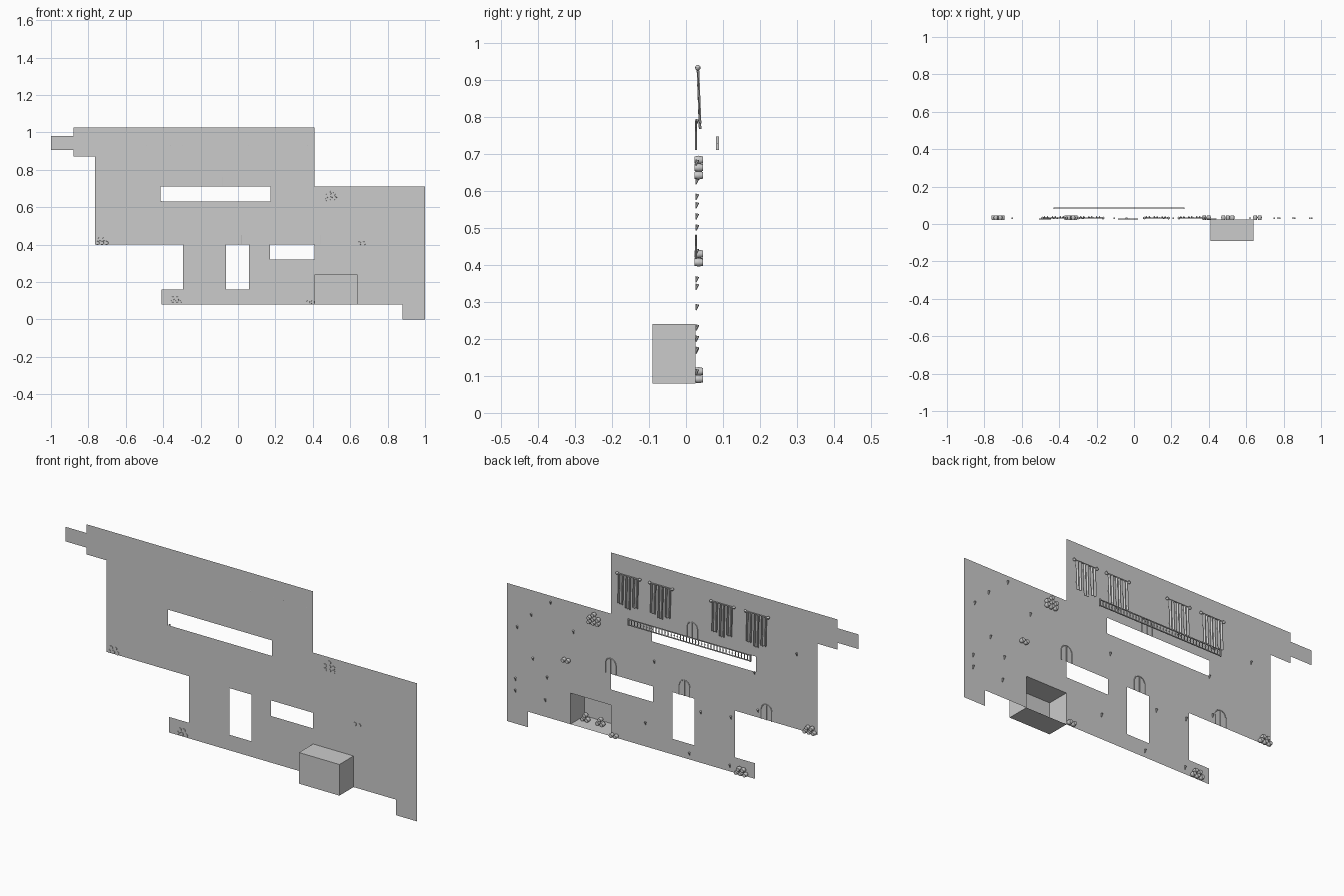
import bpy, bmesh, math
from mathutils import Matrix, Vector

cube = bpy.data.objects.get("Cube")
if cube:
    bpy.data.objects.remove(cube, do_unlink=True)

stone = bpy.data.materials.new("plain_grey")
stone.use_nodes = True
GREY = (0.6, 0.6, 0.6, 1)
stone.diffuse_color = GREY
stone.node_tree.nodes["Principled BSDF"].inputs["Base Color"].default_value = GREY
WALL_Y = 0.025


def finish(name, bm, smooth=False):
    mesh = bpy.data.meshes.new(name)
    bm.to_mesh(mesh)
    bm.free()
    mesh.materials.append(stone)
    for p in mesh.polygons:
        p.use_smooth = smooth
    ob = bpy.data.objects.new(name, mesh)
    bpy.context.collection.objects.link(ob)
    if smooth:
        bpy.ops.object.select_all(action="DESELECT")
        ob.select_set(True)
        bpy.context.view_layer.objects.active = ob
        bpy.ops.object.shade_smooth_by_angle(angle=math.radians(40))
    return ob


def box(bm, centre, size):
    m = Matrix.Translation(centre) @ Matrix.Diagonal((*size, 1))
    bmesh.ops.create_cube(bm, size=1, matrix=m)


def rod(bm, a, b, r1, r2=None, sides=8):
    a, b = Vector(a), Vector(b)
    m = Matrix.Translation((a + b) / 2) @ (b - a).to_track_quat("Z", "Y").to_matrix().to_4x4()
    bmesh.ops.create_cone(bm, cap_ends=True, segments=sides, radius1=r1,
                          radius2=r1 if r2 is None else r2, depth=(b - a).length, matrix=m)


def ball(bm, centre, r):
    bmesh.ops.create_uvsphere(bm, u_segments=8, v_segments=6, radius=r,
                              matrix=Matrix.Translation(centre))


# Facade sheet: a union of rectangles (x0, x1, z0, z1) minus openings
SOLID = [(-1, -.88, .905, .98), (-.88, .41, .87, 1.025), (-.765, .41, .4, .87),
         (.41, 1, .08, .71), (-.295, .41, .08, .4), (-.41, -.295, .08, .16), (.88, 1, 0, .08)]
ALCOVE = (.41, .64, .08, .24)
HOLES = [(-.415, .175, .63, .71), (-.065, .06, .16, .4), (.17, .41, .32, .4), ALCOVE]


def inside(rects, x, z):
    return any(r[0] < x < r[1] and r[2] < z < r[3] for r in rects)


bm = bmesh.new()
xs = sorted({v for r in SOLID + HOLES for v in r[:2]})
zs = sorted({v for r in SOLID + HOLES for v in r[2:]})
for x0, x1 in zip(xs, xs[1:]):
    for z0, z1 in zip(zs, zs[1:]):
        cx, cz = (x0 + x1) / 2, (z0 + z1) / 2
        if inside(SOLID, cx, cz) and not inside(HOLES, cx, cz):
            bm.faces.new([bm.verts.new((x, WALL_Y, z))
                          for x, z in ((x0, z0), (x1, z0), (x1, z1), (x0, z1))])
bmesh.ops.remove_doubles(bm, verts=bm.verts, dist=1e-5)
finish("facade_wall", bm)

# Projecting alcove, open towards the back
bm = bmesh.new()
x0, x1, z0, z1 = ALCOVE
front_y = -.09
box(bm, ((x0 + x1) / 2, (front_y + WALL_Y) / 2, (z0 + z1) / 2),
    (x1 - x0, WALL_Y - front_y, z1 - z0))
bm.normal_update()
bmesh.ops.delete(bm, geom=[f for f in bm.faces if f.normal.y > .5], context="FACES")
finish("alcove", bm)

# Stacked barrels lying along y, bulging in the middle
R = .0115


def barrel(bm, x, y, z):
    half = .0115
    rod(bm, (x, y - half, z), (x, y, z), R * .8, R, 12)
    rod(bm, (x, y, z), (x, y + half, z), R, R * .8, 12)


def barrel_stack(name, x, z, rows, y=.034):
    bm = bmesh.new()
    for level, count in enumerate(rows):
        for i in range(count):
            barrel(bm, x + (i - (count - 1) / 2) * R * 2.1, y, z + R + level * R * 1.8)
    finish(name, bm, True)


barrel_stack("barrels_right", -.727, .397, (3, 2))
barrel_stack("barrels_low_right", -.337, .08, (3, 2))
barrel_stack("barrels_upper_left", .502, .63, (3, 3, 1))
barrel_stack("barrels_middle_left", .66, .395, (2,))
barrel_stack("barrels_by_alcove", .387, .08, (2,))
barrel_stack("barrels_alcove_outer", .6, .08, (2, 1), -.04)
barrel_stack("barrels_alcove_inner", .515, .08, (2, 1), -.04)

# Curtains: a rod with ball ends and three pleated drapes
def curtain(name, x, width=.13):
    bm = bmesh.new()
    top, y = .932, .032
    rod(bm, (x - width / 2, y, top), (x + width / 2, y, top), .003)
    for s in (-1, 1):
        ball(bm, (x + s * width / 2, y, top), .0075)
    for offset, w, drop in ((-.042, .032, .15), (0, .03, .165), (.042, .032, .15)):
        steps = 12
        rows = []
        for z, dy in ((top, 0), (top - drop, .006)):
            rows.append([bm.verts.new((x + offset + (i / steps - .5) * w,
                                       y + dy + .004 * math.sin(i * math.pi / 3),
                                       z)) for i in range(steps + 1)])
        for i in range(steps):
            bm.faces.new((rows[0][i], rows[0][i + 1], rows[1][i + 1], rows[1][i]))
    finish(name, bm, True)


for n, x in enumerate((.305, .12, -.23, -.425)):
    curtain(f"curtain_{n + 1}", x)

# Arched door surrounds
def arch(name, x, z, half=.03, height=.05, t=.0022):
    bm = bmesh.new()
    y = WALL_Y + .002
    path = [(x - half, y, z)]
    path += [(x - half * math.cos(a), y, z + height + half * math.sin(a))
             for a in (math.pi * i / 10 for i in range(11))]
    path.append((x + half, y, z))
    for a, b in zip(path, path[1:]):
        rod(bm, a, b, t, sides=6)
    box(bm, (x, y, z + height / 2 + half / 2), (t, t * 2, height + half))
    finish(name, bm)


for n, (x, z) in enumerate(((-.054, .71), (.41, .4), (-.01, .4), (-.476, .4))):
    arch(f"door_arch_{n + 1}", x, z)

# Balcony railing standing behind the long opening
bm = bmesh.new()
RAIL_Y, RAIL_X0, RAIL_X1 = .085, -.427, .268
for z in (.713, .742):
    box(bm, ((RAIL_X0 + RAIL_X1) / 2, RAIL_Y, z), (RAIL_X1 - RAIL_X0, .005, .004))
count = 40
for i in range(count + 1):
    x = RAIL_X0 + (RAIL_X1 - RAIL_X0) * i / count
    rod(bm, (x, RAIL_Y, .712), (x, RAIL_Y, .742), .002, sides=6)
    ball(bm, (x, RAIL_Y, .727), .0035)
for x in (RAIL_X0, RAIL_X1):
    box(bm, (x, RAIL_Y, .728), (.006, .007, .036))
finish("balcony_railing", bm)

# Wall torches: small tapered brackets leaning off the wall
TORCHES = [(.75, .675), (.94, .5), (.86, .583), (.85, .36), (.62, .56), (.77, .285),
           (.95, .23), (.95, .17), (.78, .167), (.16, .53), (-.41, .625), (-.65, .785),
           (-.105, .34), (-.276, .36), (.21, .2), (-.04, .11), (-.27, .11), (-.43, .435)]
bm = bmesh.new()
for x, z in TORCHES:
    rod(bm, (x, WALL_Y + .002, z - .008), (x, WALL_Y + .006, z + .008), .0015, .005, 6)
finish("wall_torches", bm)
